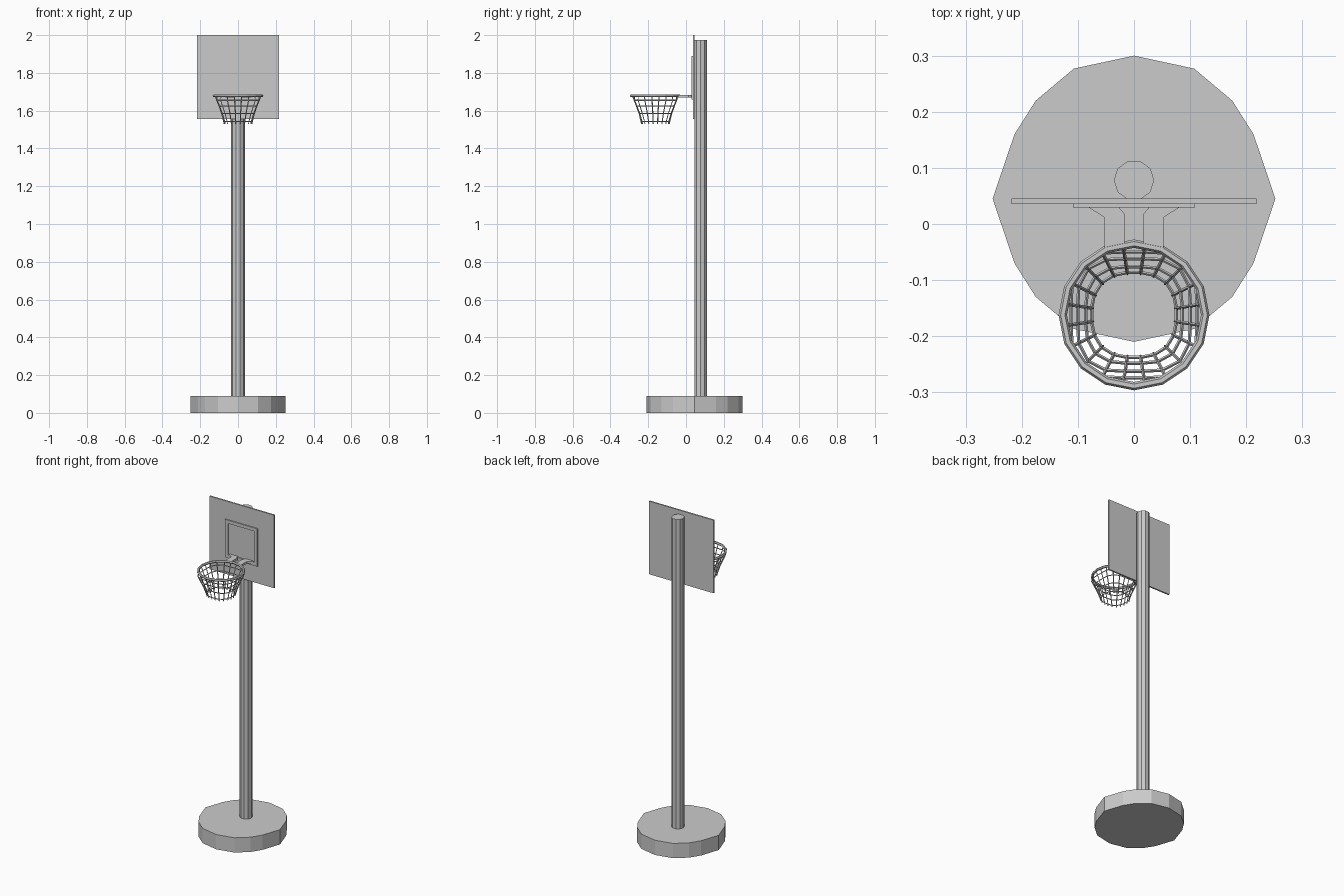
import bpy, bmesh
from math import pi, sin, cos

if "Cube" in bpy.data.objects:
    bpy.data.objects.remove(bpy.data.objects["Cube"])

HOOP_Y, HOOP_Z = -0.162, 1.678


def mesh_object(name, bm):
    bmesh.ops.recalc_face_normals(bm, faces=bm.faces)
    me = bpy.data.meshes.new(name)
    bm.to_mesh(me)
    bm.free()
    ob = bpy.data.objects.new(name, me)
    bpy.context.collection.objects.link(ob)
    return ob


def prism(name, outline, z0, z1):
    """Extrude an xy outline from z0 to z1."""
    bm = bmesh.new()
    face = bm.faces.new([bm.verts.new((x, y, z0)) for x, y in outline])
    ext = bmesh.ops.extrude_face_region(bm, geom=[face])
    for v in ext["geom"]:
        if isinstance(v, bmesh.types.BMVert):
            v.co.z = z1
    return mesh_object(name, bm)


def rect(x0, x1, y0, y1):
    return [(x0, y0), (x1, y0), (x1, y1), (x0, y1)]


def tubes(name, paths, radius, cyclic, res=0):
    """Thin round bars along a list of point paths."""
    cu = bpy.data.curves.new(name, "CURVE")
    cu.dimensions = "3D"
    cu.bevel_depth = radius
    cu.bevel_resolution = res
    cu.use_fill_caps = True
    for pts in paths:
        sp = cu.splines.new("POLY")
        sp.points.add(len(pts) - 1)
        for p, co in zip(sp.points, pts):
            p.co = (*co, 1)
        sp.use_cyclic_u = cyclic
        sp.use_smooth = False
    ob = bpy.data.objects.new(name, cu)
    bpy.context.collection.objects.link(ob)


# round weighted base (quarter outline mirrored four ways)
q = [(0.252, 0), (0.213, 0.115), (0.175, 0.175), (0.107, 0.232), (0, 0.255)]
half = q + [(-x, y) for x, y in q[-2::-1]]
loop = half + [(x, -y) for x, y in half[-2:0:-1]]
prism("base", [(x, y + 0.045) for x, y in loop], 0, 0.09)

# pole
prism("pole", [(0.036 * cos(2 * pi * i / 10), 0.078 + 0.036 * sin(2 * pi * i / 10))
               for i in range(10)], 0.003, 1.975)

# backboard and target frame
prism("backboard", rect(-0.218, 0.218, 0.036, 0.045), 1.555, 2.0)
for s, side in ((-1, "left"), (1, "right")):
    prism("target_" + side, rect(*sorted((s * 0.089, s * 0.109)), 0.029, 0.037), 1.66, 1.89)
prism("target_top", rect(-0.089, 0.089, 0.029, 0.037), 1.87, 1.89)
prism("target_bottom", rect(-0.089, 0.089, 0.029, 0.037), 1.66, 1.68)

# two flat hoop brackets that flare out at the board
arm = [(0.017, -0.036), (0.053, -0.046), (0.053, 0.012), (0.080, 0.029),
       (0.080, 0.037), (0.028, 0.037), (0.026, 0.029), (0.017, 0.018)]
for s, side in ((-1, "left"), (1, "right")):
    prism("bracket_" + side, [(s * x, y) for x, y in arm], 1.671, 1.684)

# hoop
tubes("hoop", [[(0.127 * cos(2 * pi * i / 16), HOOP_Y + 0.127 * sin(2 * pi * i / 16), HOOP_Z)
                for i in range(16)]], 0.0075, True, 1)

# net: squarer near the hoop, rounder at the bottom (radius, squareness, z)
levels = [(0.121, 0.05, 1.678), (0.112, 0.16, 1.655), (0.100, 0.16, 1.625),
          (0.086, 0.13, 1.585), (0.076, 0.07, 1.542), (0.074, 0.06, 1.530)]
N = 20


def net_point(level, i):
    r, sq, z = level
    a = 2 * pi * (i + 0.5) / N
    k = r * (1 + sq * sin(2 * a) ** 2)
    return (k * cos(a), HOOP_Y + k * sin(a), z)


tubes("net_strands", [[net_point(l, i) for l in levels] for i in range(N)], 0.003, False)
tubes("net_rings", [[net_point(l, i) for i in range(N)] for l in levels[1:5]], 0.003, True)
